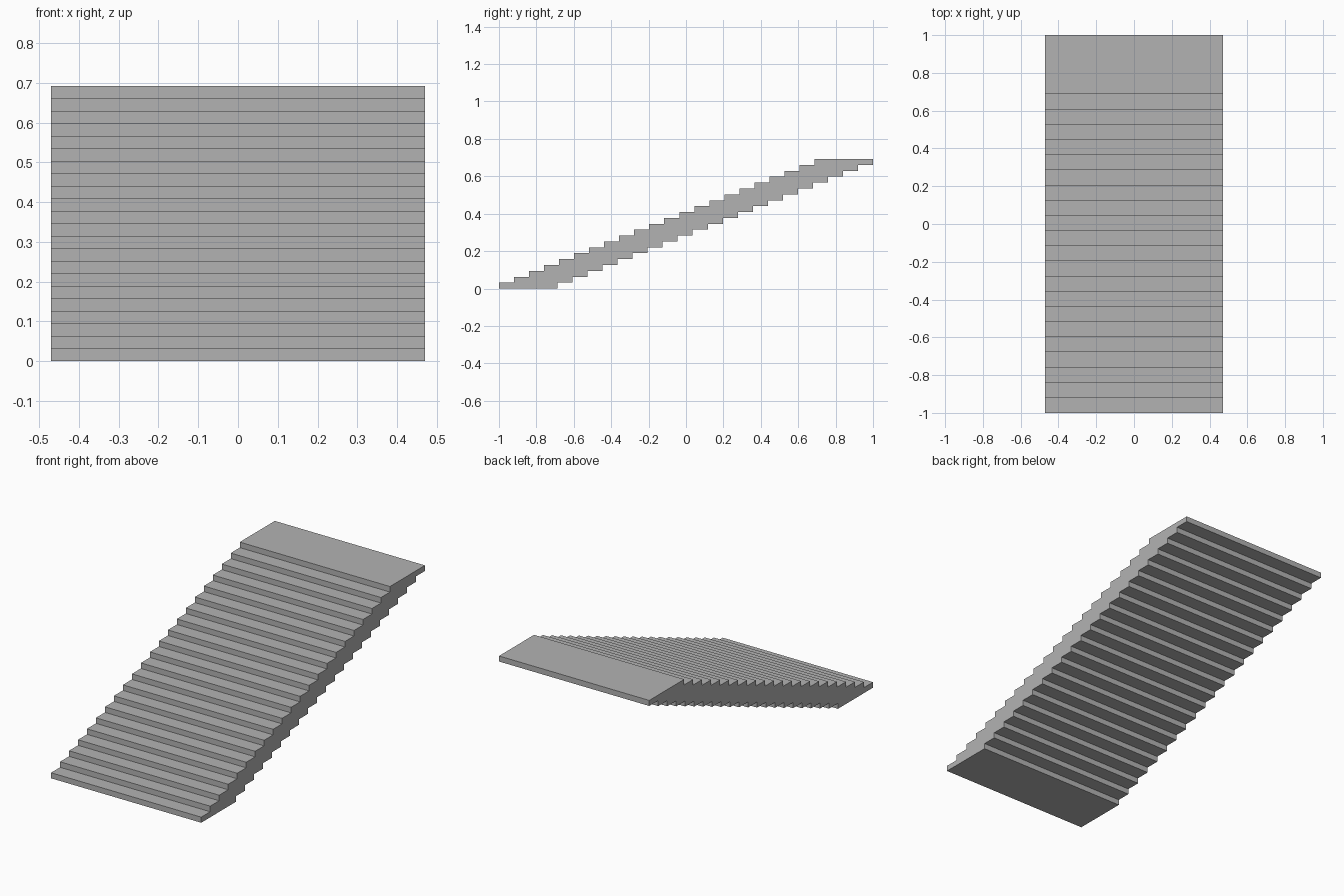
import bpy
import bmesh

cube = bpy.data.objects.get("Cube")
if cube:
    bpy.data.objects.remove(cube, do_unlink=True)

# Staircase dimensions
STEPS = 22
WIDTH = 0.94
HEIGHT = 0.692
SLAB = 0.313  # depth of each overlapping step
RISE = HEIGHT / STEPS
RUN = (2 - SLAB) / (STEPS - 1)

# Stepped side profile: up the treads, then back down the underside
upper, lower = [], []
for i in range(STEPS):
    y = -1 + i * RUN
    upper += [(y, i * RISE), (y, (i + 1) * RISE)]
    lower += [(y + SLAB, i * RISE), (y + SLAB, (i + 1) * RISE)]
profile = upper + lower[::-1]

# Extrude the profile across the width
bm = bmesh.new()
side = bm.faces.new([bm.verts.new((-WIDTH / 2, y, z)) for y, z in profile])
extruded = bmesh.ops.extrude_face_region(bm, geom=[side])
verts = [v for v in extruded["geom"] if isinstance(v, bmesh.types.BMVert)]
bmesh.ops.translate(bm, verts=verts, vec=(WIDTH, 0, 0))
bmesh.ops.recalc_face_normals(bm, faces=bm.faces)

mesh = bpy.data.meshes.new("staircase")
bm.to_mesh(mesh)
bm.free()

# Plain grey finish
grey = bpy.data.materials.new("plain grey")
grey.use_nodes = True
color = (0.45, 0.45, 0.45, 1)
grey.diffuse_color = color
grey.node_tree.nodes["Principled BSDF"].inputs["Base Color"].default_value = color
mesh.materials.append(grey)

staircase = bpy.data.objects.new("staircase", mesh)
bpy.context.collection.objects.link(staircase)
